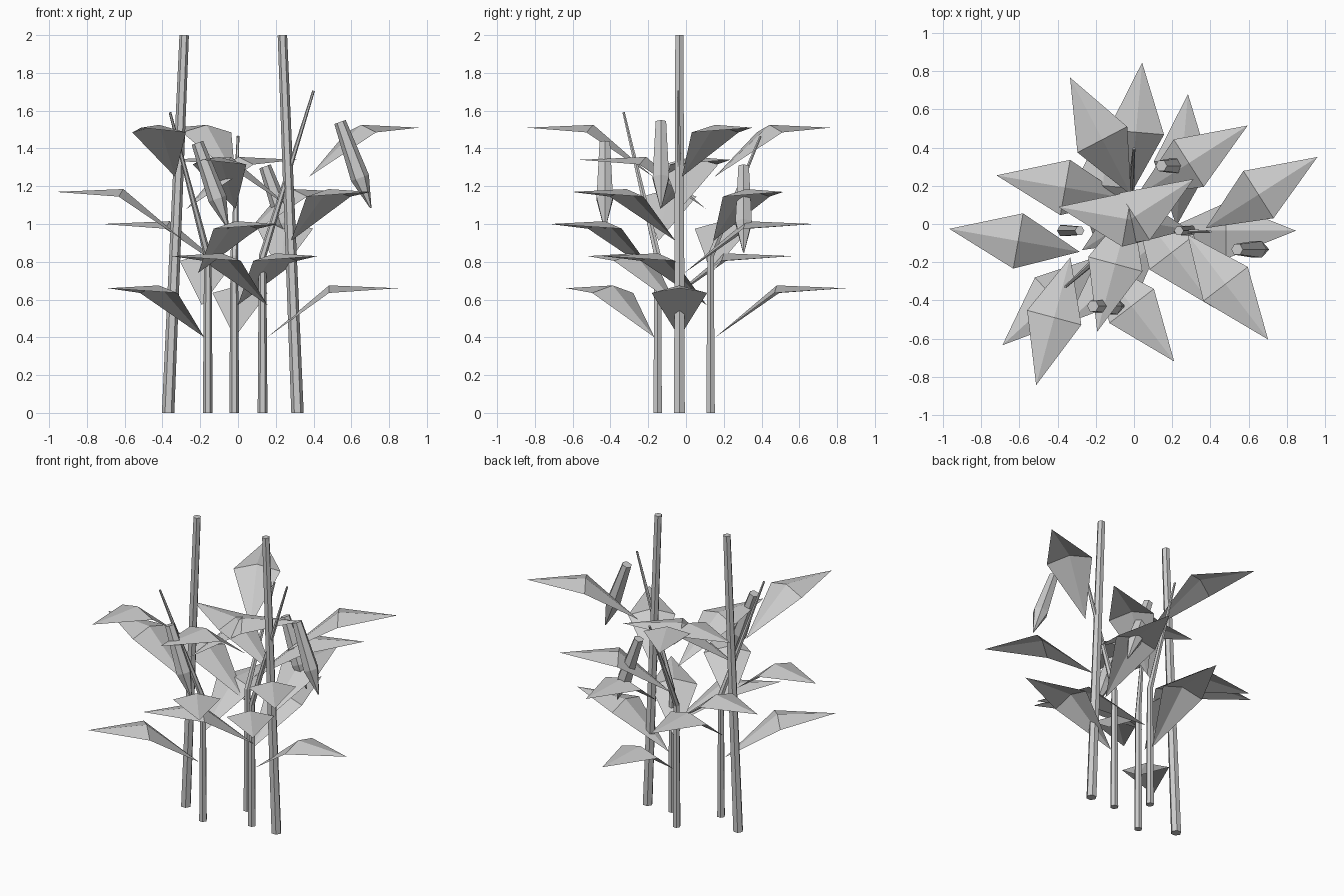
import bpy
import bmesh
import math
from mathutils import Vector, Matrix

if "Cube" in bpy.data.objects:
    bpy.data.objects.remove(bpy.data.objects["Cube"])


def finish(name, bm):
    mesh = bpy.data.meshes.new(name)
    bm.to_mesh(mesh)
    bm.free()
    ob = bpy.data.objects.new(name, mesh)
    bpy.context.collection.objects.link(ob)
    return ob


def tube(name, path, radii, sides=6):
    """Flat-faced capped tube through a few points."""
    pts = [Vector(p) for p in path]
    bm = bmesh.new()
    rings = []
    for i, (p, r) in enumerate(zip(pts, radii)):
        d = pts[min(i + 1, len(pts) - 1)] - pts[max(i - 1, 0)]
        if i == 0 and abs(p.z) < 1e-6:
            d = Vector((0, 0, 1))  # level foot on the ground
        q = Vector((0, 0, 1 if d.z > 0 else -1)).rotation_difference(d)
        ring = []
        for k in range(sides):
            a = 2 * math.pi * k / sides
            ring.append(bm.verts.new(p + q @ Vector((r * math.cos(a), r * math.sin(a), 0))))
        rings.append(ring)
    for a, b in zip(rings, rings[1:]):
        for k in range(sides):
            n = (k + 1) % sides
            bm.faces.new((a[k], a[n], b[n], b[k]))
    bm.faces.new(rings[0][::-1])
    bm.faces.new(rings[-1])
    bmesh.ops.recalc_face_normals(bm, faces=bm.faces)
    return finish(name, bm)


def leaf(name, centre, angle):
    """Kinked diamond leaf with a raised midrib."""
    bm = bmesh.new()
    base, left, right, rib, tip = [bm.verts.new(v) for v in (
        (0.025, 0, 0), (0.352, 0.147, 0.235), (0.352, -0.147, 0.235),
        (0.352, 0, 0.275), (0.718, 0, 0.26))]
    for f in ((base, rib, left), (base, right, rib), (rib, tip, left), (rib, right, tip)):
        bm.faces.new(f)
    bm.transform(Matrix.Translation(centre) @ Matrix.Rotation(angle, 4, 'Z'))
    return finish(name, bm)


# Leaning support stakes
tube("stake_left", [(-0.37, -0.035, 0), (-0.285, -0.035, 2)], [0.033, 0.025])
tube("stake_right", [(0.315, -0.035, 0), (0.235, -0.035, 2)], [0.033, 0.025])

# Bent stems: foot x, y and tip
stems = [((0.13, -0.035), (0.4, -0.04, 1.705)),
         ((-0.16, -0.15), (-0.36, -0.33, 1.59)),
         ((-0.02, 0.13), (0.0, 0.395, 1.465))]
STEP = math.radians(222.5)
for s, ((x, y), tip) in enumerate(stems):
    tube(f"stem_{s + 1}", [(x, y, 0), (x, y, 0.83), tip], [0.026, 0.02, 0.007])
    # Six leaves spiralling up each stem
    for i in range(6):
        centre = Vector((x + (tip[0] - x) * i / 6, y, 0.4 + 0.17 * i))
        leaf(f"leaf_{s + 1}_{i + 1}", centre, (s + i) * STEP)

# Tilted hanging pods
axis = Vector((0.163, 0, -0.455))
for n, top in enumerate([(0.54, -0.133, 1.54), (-0.215, -0.43, 1.43), (0.143, 0.305, 1.305)]):
    p = Vector(top)
    tube(f"pod_{n + 1}", [p, p + axis * 0.65, p + axis], [0.032, 0.05, 0.004])
